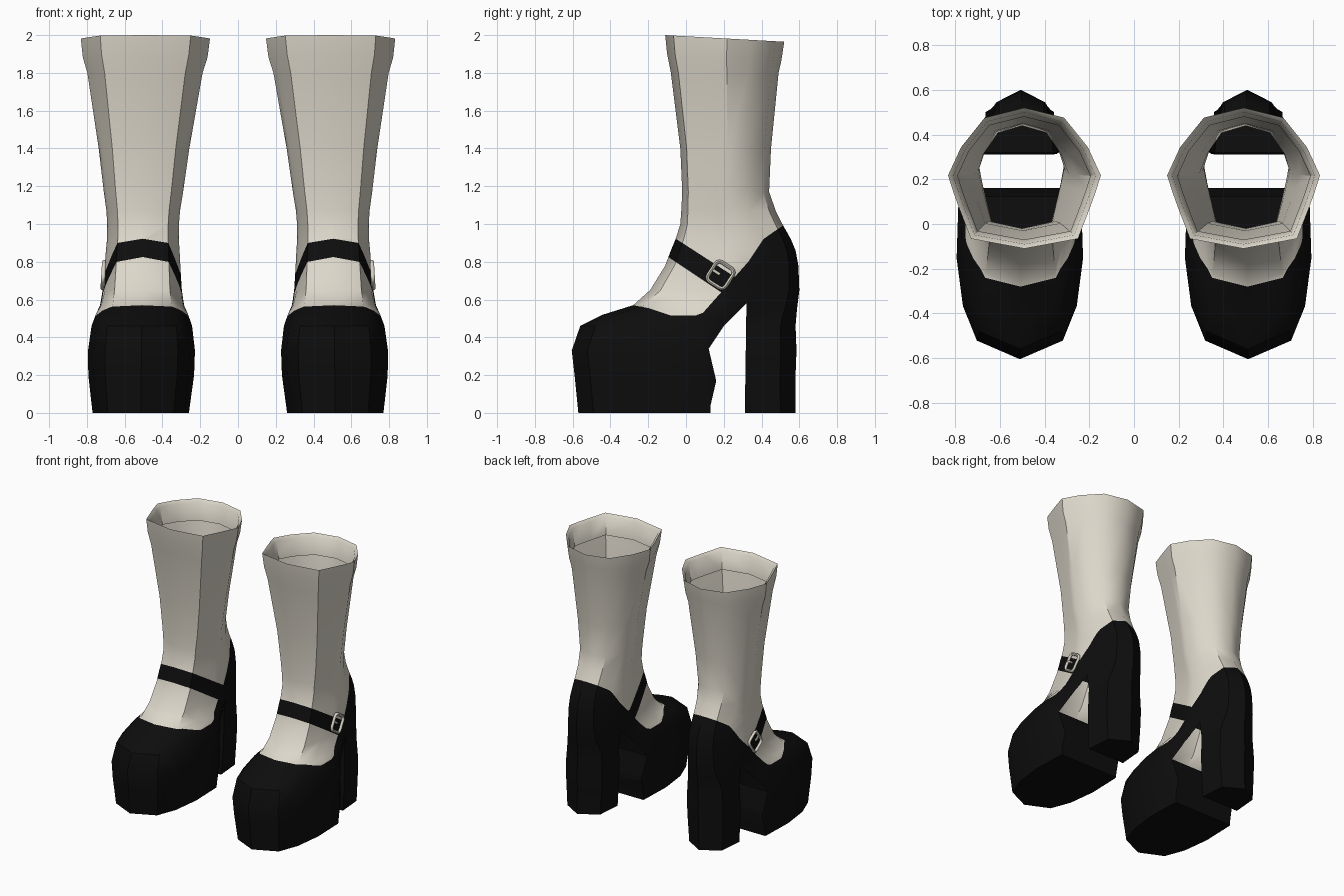
import bpy, bmesh, math
from mathutils import Vector

cube = bpy.data.objects.get("Cube")
if cube:
    bpy.data.objects.remove(cube, do_unlink=True)


def material(name, rgb, rough):
    m = bpy.data.materials.new(name)
    m.use_nodes = True
    m.diffuse_color = (*rgb, 1)
    node = m.node_tree.nodes["Principled BSDF"]
    node.inputs["Base Color"].default_value = (*rgb, 1)
    node.inputs["Roughness"].default_value = rough
    return m


CREAM = material("cream sock", (0.72, 0.68, 0.59), 0.8)
BLACK = material("black leather", (0.004, 0.004, 0.004), 0.6)
METAL = material("pale buckle", (0.66, 0.63, 0.55), 0.5)

# Half outlines seen from above: (position from front to back, width fraction)
SHOE = [(0, 0), (.07, .68), (.2, .9), (.38, 1), (.6, .97), (.77, .6), (.93, .54), (1, 0)]
LEG = [(0, 0), (.07, .7), (.28, .85), (.4, .93), (.52, 1), (.72, .83), (.93, .52), (1, 0)]

# Rings: height, front y, back y, half width, blend from shoe to leg outline
RINGS = [
    (0, -.57, .58, .255, 0), (.2, -.59, .58, .28, 0), (.33, -.605, .585, .283, 0),
    (.46, -.56, .58, .268, .1), (.52, -.44, .585, .25, .3), (.57, -.28, .59, .225, .6),
    (.65, -.19, .6, .21, .9), (.78, -.11, .595, .2, 1), (.86, -.08, .58, .195, 1),
    (.92, -.055, .555, .19, 1), (1, -.03, .51, .19, 1), (1.07, -.025, .475, .195, 1),
    (1.17, -.02, .44, .21, 1), (1.4, -.03, .45, .24, 1), (1.8, -.08, .49, .305, 1),
    (1.9, -.1, .505, .33, 1), (2, -.11, .52, .342, 1),
    # turned-in cuff
    (1.98, -.09, .5, .318, 1), (1.85, -.07, .48, .297, 1),
]
# Side outline of the open arch, top edge of the shoe, and strap edges, as (y, z)
ARCH = [(.13, -.1), (.13, .04), (.16, .17), (.12, .34), (.2, .46), (.32, .58), (.31, -.1)]
EDGE = [(-.7, .62), (-.28, .57), (-.2, .555), (-.08, .515), (.05, .515),
        (.09, .53), (.17, .62), (.33, .8), (.41, .92), (.51, .99), (.7, 1.01)]
STRAP_TOP = [(-.15, .984), (.3, .693)]
STRAP_LOW = [(-.15, .863), (.3, .563)]


def height_on(line, y):
    for (y0, z0), (y1, z1) in zip(line, line[1:]):
        if y <= y1:
            break
    return z0 + (z1 - z0) * (y - y0) / (y1 - y0)


def centre_x(z):
    return .515 - .0125 * z


def new_object(name, bm, mats):
    me = bpy.data.meshes.new(name)
    bm.to_mesh(me)
    bm.free()
    for m in mats:
        me.materials.append(m)
    ob = bpy.data.objects.new(name, me)
    bpy.context.collection.objects.link(ob)
    return ob


def smooth(ob, degrees):
    bpy.ops.object.select_all(action='DESELECT')
    ob.select_set(True)
    bpy.context.view_layer.objects.active = ob
    bpy.ops.object.shade_smooth_by_angle(angle=math.radians(degrees))


def evaluated_mesh(ob):
    graph = bpy.context.evaluated_depsgraph_get()
    return bpy.data.meshes.new_from_object(ob.evaluated_get(graph))


def ring_points(ring, side):
    z, front, back, half, blend = ring
    pts = []
    for (u0, w0), (u1, w1) in zip(SHOE, LEG):
        u, w = u0 + (u1 - u0) * blend, w0 + (w1 - w0) * blend
        tilt = -.035 * u if z > 1.8 else 0
        pts.append((w * half, front + (back - front) * u, z + tilt))
    full = pts + [(-x, y, z) for x, y, z in reversed(pts[1:-1])]
    return [Vector((side * (centre_x(z) + x), y, z)) for x, y, z in full]


def cap(bm, loop):
    n = len(loop)
    for i in range(n // 2):
        quad = [loop[i], loop[i + 1], loop[n - i - 1], loop[-i]]
        bm.faces.new(list(dict.fromkeys(quad)))


def cut_along(bm, line):
    for (y0, z0), (y1, z1) in zip(line, line[1:]):
        faces = []
        for f in bm.faces:
            ys = [v.co.y for v in f.verts]
            zs = [v.co.z for v in f.verts]
            if (max(ys) >= y0 and min(ys) <= y1 and
                    max(zs) >= min(z0, z1) and min(zs) <= max(z0, z1)):
                faces.append(f)
        geom = set(faces)
        for f in faces:
            geom.update(f.edges)
            geom.update(f.verts)
        bmesh.ops.bisect_plane(bm, geom=list(geom), plane_co=(0, y0, z0),
                               plane_no=(0, z0 - z1, y1 - y0), dist=1e-5)


def build_boot(name, side):
    # Closed loft from the sole up to the cuff
    bm = bmesh.new()
    loops = [[bm.verts.new(p) for p in ring_points(r, side)] for r in RINGS]
    n = len(loops[0])
    for a, b in zip(loops, loops[1:]):
        for i in range(n):
            j = (i + 1) % n
            bm.faces.new((a[i], a[j], b[j], b[i]))
    cap(bm, loops[0])
    cap(bm, loops[-1])
    bmesh.ops.recalc_face_normals(bm, faces=bm.faces[:])
    boot = new_object(name, bm, [CREAM, BLACK])

    # Arch between platform and heel
    bm = bmesh.new()
    a, b = [[bm.verts.new((x, y, z)) for y, z in ARCH] for x in (side * .1, side * .9)]
    bm.faces.new(a)
    bm.faces.new(b)
    for i in range(len(a)):
        bm.faces.new((a[i - 1], a[i], b[i], b[i - 1]))
    bmesh.ops.recalc_face_normals(bm, faces=bm.faces[:])
    cutter = new_object("arch_cutter", bm, [])
    cutter.hide_render = True
    mod = boot.modifiers.new("arch", 'BOOLEAN')
    mod.operation, mod.solver, mod.object = 'DIFFERENCE', 'EXACT', cutter
    cut_mesh = evaluated_mesh(boot)
    boot.modifiers.clear()
    bpy.data.objects.remove(cutter, do_unlink=True)

    # Open the arch roof and the cuff, leaving a hollow shell
    bm = bmesh.new()
    bm.from_mesh(cut_mesh)
    bm.normal_update()
    doomed = []
    for f in bm.faces:
        c = f.calc_center_median()
        roof = .34 < c.z < .58 and f.normal.z < -.4 and abs(f.normal.x) < .1
        lid = 1.75 < c.z < 1.86 and abs(f.normal.z) > .9
        if roof or lid:
            doomed.append(f)
    bmesh.ops.delete(bm, geom=doomed, context='FACES')

    # Shoe, strap and sock colours
    for line in (EDGE, STRAP_TOP, STRAP_LOW):
        cut_along(bm, line)
    for f in bm.faces:
        c = f.calc_center_median()
        shoe = c.z < height_on(EDGE, c.y)
        strap = height_on(STRAP_LOW, c.y) < c.z < height_on(STRAP_TOP, c.y)
        f.material_index = 1 if shoe or strap else 0
    bm.to_mesh(boot.data)
    bm.free()
    smooth(boot, 40)


def wire(name, points, radius, closed, place):
    curve = bpy.data.curves.new(name, 'CURVE')
    curve.dimensions = '3D'
    curve.bevel_depth, curve.bevel_resolution = radius, 1
    curve.use_fill_caps = True
    spline = curve.splines.new('POLY')
    spline.points.add(len(points) - 1)
    spline.use_cyclic_u = closed
    for p, (a, b) in zip(spline.points, points):
        p.co = (*place(a, b), 1)
    temp = bpy.data.objects.new(name, curve)
    bpy.context.collection.objects.link(temp)
    me = evaluated_mesh(temp)
    bpy.data.objects.remove(temp, do_unlink=True)
    me.materials.clear()
    me.materials.append(METAL)
    ob = bpy.data.objects.new(name, me)
    bpy.context.collection.objects.link(ob)
    smooth(ob, 60)


def build_buckle(name, side):
    angle = math.radians(-33)

    def place(a, b):
        y = .183 + a * math.cos(angle) - b * math.sin(angle)
        z = .73 + a * math.sin(angle) + b * math.cos(angle)
        return (side * (.713 - .06 * (z - .73)), y, z)

    # Rounded rectangular frame
    frame = []
    for k, (sa, sb) in enumerate([(1, 1), (-1, 1), (-1, -1), (1, -1)]):
        for s in range(4):
            t = math.radians(90 * k + 30 * s)
            frame.append((sa * .03 + .025 * math.cos(t), sb * .035 + .025 * math.sin(t)))
    wire(name + "_frame", frame, .011, True, place)
    wire(name + "_prong", [(-.055, 0), (-.005, 0)], .009, False, place)


for label, side in (("left", 1), ("right", -1)):
    build_boot(label + "_platform_shoe_and_sock", side)
    build_buckle(label + "_buckle", side)
